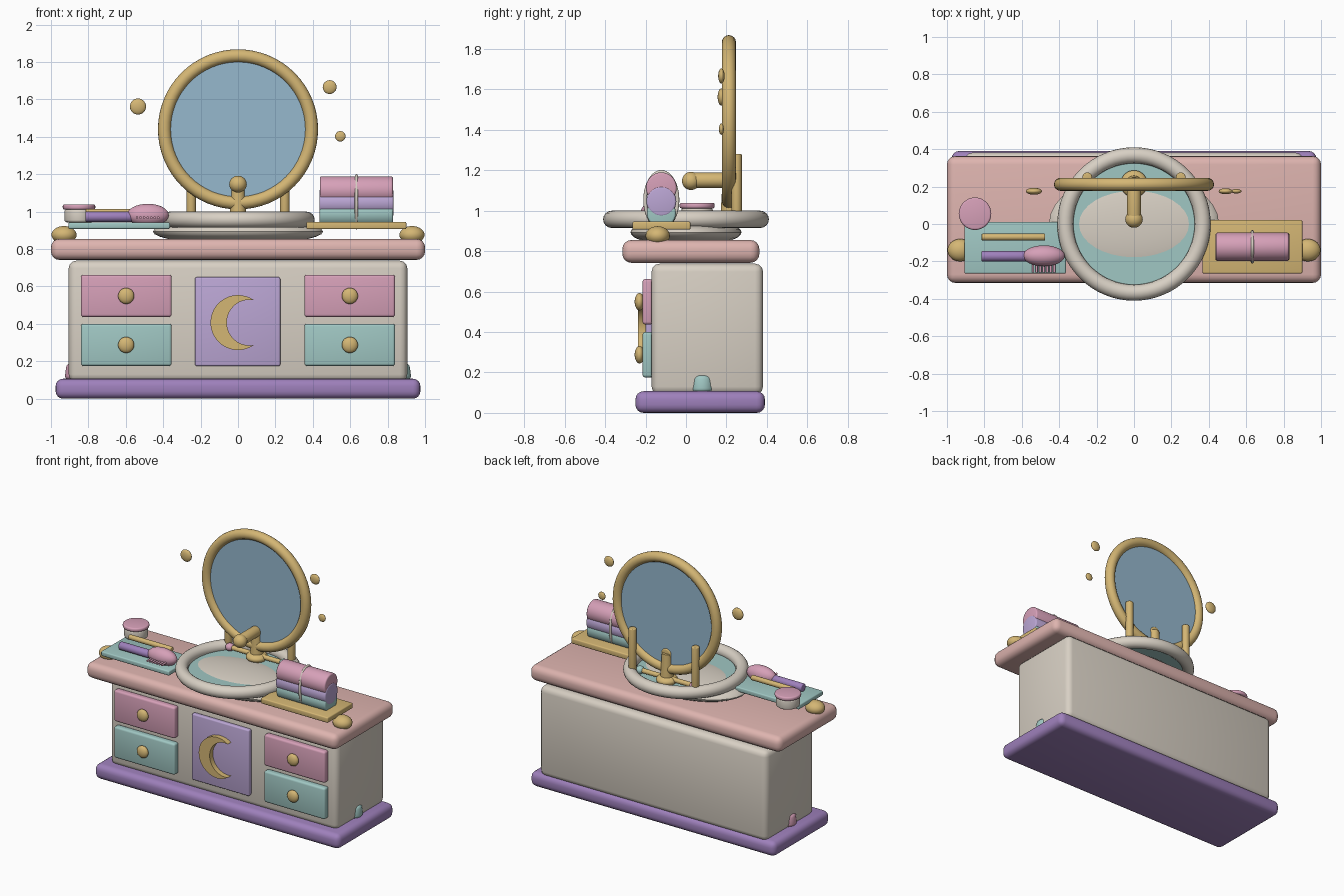
import bpy, bmesh
from math import pi, cos, sin, radians, atan2

if "Cube" in bpy.data.objects:
    bpy.data.objects.remove(bpy.data.objects["Cube"], do_unlink=True)


def material(name, *rgb):
    lin = [((c / 255 + 0.055) / 1.055) ** 2.4 for c in rgb] + [1]
    m = bpy.data.materials.new(name)
    m.use_nodes = True
    m.diffuse_color = lin
    m.node_tree.nodes["Principled BSDF"].inputs["Base Color"].default_value = lin
    return m


BLUSH = material("blush", 222, 180, 175)
ROSE = material("rose", 214, 160, 184)
TEAL = material("teal", 160, 199, 195)
LILAC = material("lilac", 187, 166, 212)
PURPLE = material("purple", 158, 128, 187)
GOLD = material("gold", 212, 182, 116)
CREAM = material("cream", 216, 208, 196)
GLASS = material("mirror_blue", 150, 184, 206)


def finish(name, mat, bevel=0.0, segments=3):
    ob = bpy.context.object
    ob.name = name
    ob.data.materials.clear()
    ob.data.materials.append(mat)
    bpy.ops.object.transform_apply(location=False, rotation=True, scale=True)
    if bevel:
        mod = ob.modifiers.new("bevel", "BEVEL")
        mod.width, mod.segments = bevel, segments
        mod.limit_method = "ANGLE"
        bpy.ops.object.modifier_apply(modifier=mod.name)
    bpy.ops.object.shade_smooth_by_angle(angle=radians(40))
    return ob


def box(name, mat, x, y, z, bevel=0.01, segments=3):
    """Each of x, y, z is a (low, high) range."""
    bpy.ops.mesh.primitive_cube_add(size=1, location=[sum(r) / 2 for r in (x, y, z)])
    bpy.context.object.scale = [r[1] - r[0] for r in (x, y, z)]
    return finish(name, mat, bevel, segments)


def ball(name, mat, loc, radii):
    bpy.ops.mesh.primitive_uv_sphere_add(segments=32, ring_count=16, radius=1, location=loc)
    bpy.context.object.scale = radii
    return finish(name, mat)


TURN = {"x": (0, pi / 2, 0), "y": (pi / 2, 0, 0), "z": (0, 0, 0)}


def rod(name, mat, loc, r, length, axis="z", bevel=0.0, r2=None, sides=32):
    bpy.ops.mesh.primitive_cone_add(vertices=sides, radius1=r, radius2=r if r2 is None else r2,
                                    depth=length, location=loc, rotation=TURN[axis])
    return finish(name, mat, bevel)


def ring(name, mat, loc, major, minor, axis="z", scale=(1, 1, 1)):
    bpy.ops.mesh.primitive_torus_add(major_segments=64, minor_segments=16, major_radius=major,
                                     minor_radius=minor, location=loc, rotation=TURN[axis])
    bpy.context.object.scale = scale
    return finish(name, mat)


# Cabinet
box("plinth", PURPLE, (-.975, .975), (-.25, .39), (0, .107), .04, 4)
box("cabinet_body", CREAM, (-.905, .905), (-.17, .381), (.09, .738), .04)
box("countertop", BLUSH, (-1, 1), (-.315, .363), (.742, .855), .045, 4)

# Drawers, knobs and small side details, mirrored in x
for s, side in ((-1, "right"), (1, "left")):
    xs = sorted((s * .355, s * .84))
    for level, mat, zs in (("upper", ROSE, (.437, .662)), ("lower", TEAL, (.175, .4))):
        box(f"{level}_drawer_{side}", mat, xs, (-.215, -.165), zs, .014)
        ball(f"{level}_knob_{side}", GOLD, (s * .598, -.23, sum(zs) / 2), (.043, .024, .043))
    rod(f"side_cup_{side}", TEAL if s > 0 else ROSE, (s * .865, .08, .145), .062, .085,
        bevel=.02, r2=.052)
    ball(f"counter_finial_{side}", GOLD, (s * .93, -.14, .876), (.067, .06, .047))

# Door with crescent
box("centre_door", LILAC, (-.23, .226), (-.2, -.165), (.174, .65), .01)


def crescent():
    tip_x, tip_z, inner_x = .085, .12, .062
    n = 28
    a = atan2(tip_z, tip_x)
    b = atan2(tip_z, tip_x - inner_x)
    r_out = tip_z / sin(a)
    r_in = tip_z / sin(b)
    outer = [a + (2 * pi - 2 * a) * i / n for i in range(n + 1)]
    inner = [b + (2 * pi - 2 * b) * i / n for i in range(n + 1)]
    bm = bmesh.new()
    out_v = [bm.verts.new((r_out * cos(t), 0, r_out * sin(t))) for t in outer]
    in_v = [bm.verts.new((inner_x + r_in * cos(t), 0, r_in * sin(t))) for t in inner[1:-1]]
    in_v = [out_v[0]] + in_v + [out_v[-1]]
    for i in range(n):
        quad = (out_v[i], out_v[i + 1], in_v[i + 1], in_v[i])
        bm.faces.new(list(dict.fromkeys(quad)))
    made = bmesh.ops.extrude_face_region(bm, geom=bm.faces[:])["geom"]
    bmesh.ops.translate(bm, vec=(0, -.04, 0),
                        verts=[g for g in made if isinstance(g, bmesh.types.BMVert)])
    bmesh.ops.recalc_face_normals(bm, faces=bm.faces[:])
    mesh = bpy.data.meshes.new("crescent")
    bm.to_mesh(mesh)
    bm.free()
    ob = bpy.data.objects.new("crescent", mesh)
    ob.location = (0, -.197, .407)
    bpy.context.collection.objects.link(ob)
    bpy.ops.object.select_all(action="DESELECT")
    ob.select_set(True)
    bpy.context.view_layer.objects.active = ob
    finish("crescent", GOLD)


crescent()

# Basin
ball("basin_bowl", CREAM, (0, 0, .893), (.455, .275, .068))
rod("basin_water", TEAL, (0, 0, .937), .335, .015, sides=64)
ring("basin_rim", CREAM, (0, 0, .957), .367, .043)

# Tap
ball("tap_base", GOLD, (0, .215, .965), (.072, .072, .035))
rod("tap_stem", GOLD, (0, .215, 1.06), .045, .19, r2=.034)
rod("tap_spout", GOLD, (0, .12, 1.15), .038, .22, "y", .008)
ball("tap_tip", GOLD, (0, .025, 1.147), (.047, .045, .045))
rod("tap_crossbar", GOLD, (0, .215, .975), .017, .44, "x")
for s, mat in ((-1, ROSE), (1, TEAL)):
    ball("tap_handle", mat, (s * .215, .215, .975), (.03, .03, .027))

# Mirror
ring("mirror_frame", GOLD, (0, .212, 1.44), .393, .035, "y")
rod("mirror_glass", GLASS, (0, .212, 1.44), .385, .02, "y", sides=64)
for s in (-1, 1):
    rod("mirror_post", GOLD, (s * .25, .25, 1.105), .026, .35, bevel=.006)
for x, z, r in ((-.535, 1.562, .043), (.49, 1.666, .037), (.547, 1.403, .028)):
    ball("floating_bead", GOLD, (x, .175, z), (r, r * .43, r))

# Grooming tray
box("grooming_tray", TEAL, (-.907, -.364), (-.265, .012), (.908, .942), .008)
rod("brush_handle", PURPLE, (-.69, -.172, .973), .028, .25, "x", .006)
ball("brush_head", ROSE, (-.482, -.17, .982), (.112, .056, .06))
for i in range(7):
    rod("bristle", ROSE, (-.54 + i * .019, -.23, .968), .007, .06, "y", sides=10)
rod("comb_stick", GOLD, (-.645, -.07, .996), .018, .34, "x", .005)

# Jar
rod("jar", CREAM, (-.85, .055, .978), .078, .07, bevel=.012)
rod("jar_lid", ROSE, (-.85, .055, 1.025), .087, .028, bevel=.01)

# Towel tray with rolled towels
box("towel_tray", GOLD, (.366, .9), (-.265, .022), (.906, .946), .008)
for name, mat, z, r, length in (("lower", TEAL, .988, .072, .392),
                                ("middle", LILAC, 1.046, .074, .396),
                                ("upper", ROSE, 1.113, .076, .39)):
    rod(f"{name}_towel", mat, (.633, -.122, z), r, length, "x", .01)
# Scale is in the ring's own axes: local x becomes vertical after the turn
ring("towel_strap", CREAM, (.633, -.122, 1.053), .08, .009, "x", (1.66, 1, 1))
